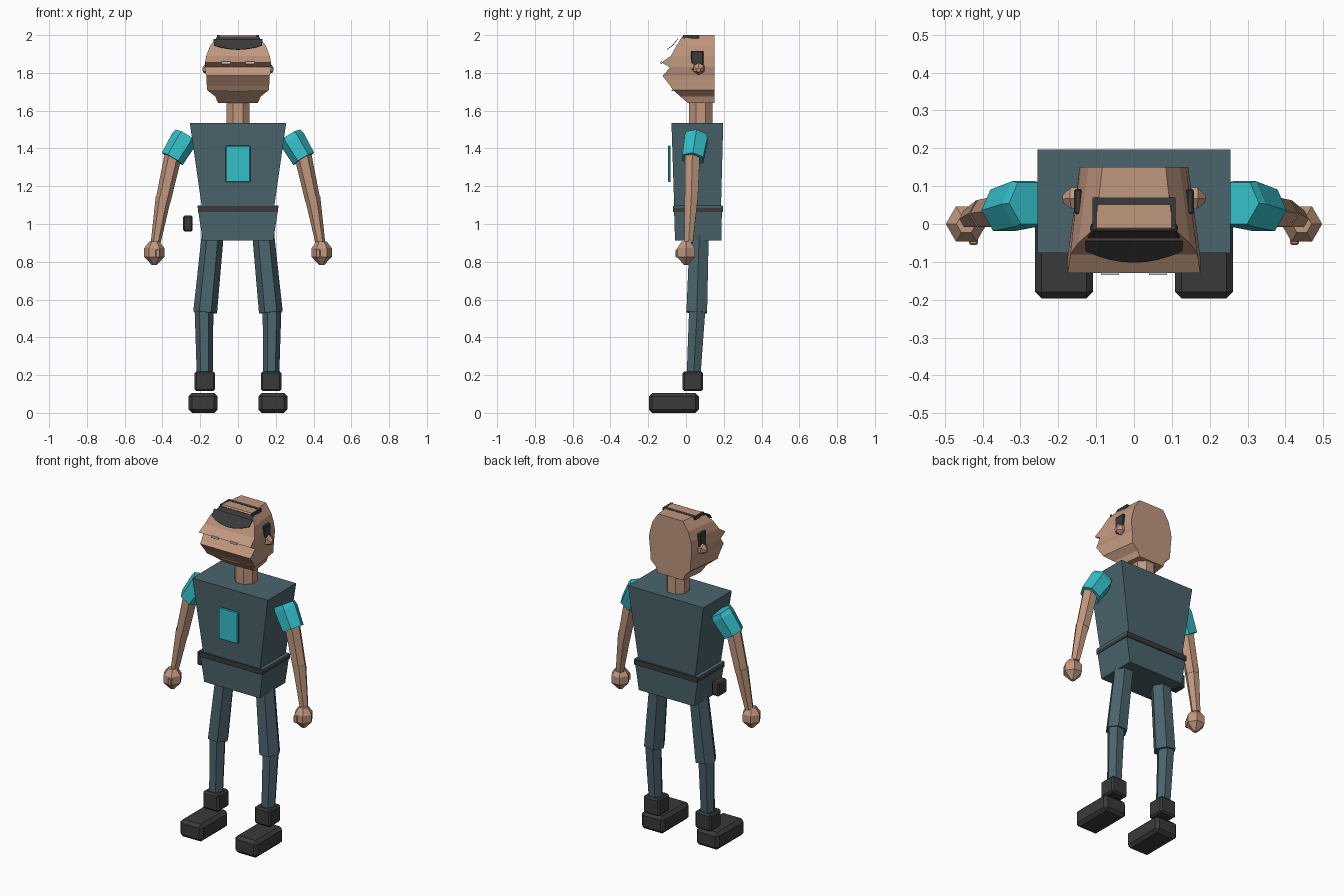
import bpy, bmesh, math
from mathutils import Vector

if "Cube" in bpy.data.objects:
    bpy.data.objects.remove(bpy.data.objects["Cube"])


def material(name, rgb):
    m = bpy.data.materials.new(name)
    m.diffuse_color = (*rgb, 1)
    m.use_nodes = True
    m.node_tree.nodes["Principled BSDF"].inputs["Base Color"].default_value = m.diffuse_color
    return m


SKIN = material("skin", (0.53, 0.31, 0.21))
CLOTH = material("slate_cloth", (0.068, 0.128, 0.152))
CYAN = material("cyan", (0.036, 0.52, 0.58))
DARK = material("charcoal", (0.042, 0.042, 0.042))
PALE = material("pale_grey", (0.62, 0.62, 0.62))


def mesh_object(name, verts, faces, mat, bevel=0):
    me = bpy.data.meshes.new(name)
    me.from_pydata(verts, [], faces)
    bm = bmesh.new()
    bm.from_mesh(me)
    bmesh.ops.recalc_face_normals(bm, faces=bm.faces)
    bm.to_mesh(me)
    bm.free()
    me.materials.append(mat)
    ob = bpy.data.objects.new(name, me)
    bpy.context.collection.objects.link(ob)
    if bevel:
        b = ob.modifiers.new("bevel", "BEVEL")
        b.width = bevel
        b.segments = 1
    return ob


def loft(name, rings, mat, bevel=0):
    """Skin a stack of equal-length rings and cap both ends."""
    n = len(rings[0])
    faces = [tuple(range(n)), tuple((len(rings) - 1) * n + i for i in range(n))]
    for r in range(len(rings) - 1):
        for i in range(n):
            j = (i + 1) % n
            faces.append((r * n + i, r * n + j, (r + 1) * n + j, (r + 1) * n + i))
    return mesh_object(name, [v for ring in rings for v in ring], faces, mat, bevel)


def rect(x0, x1, y0, y1, z):
    return [(x0, y0, z), (x1, y0, z), (x1, y1, z), (x0, y1, z)]


def box(name, x0, x1, y0, y1, z0, z1, mat, bevel=0):
    return loft(name, [rect(x0, x1, y0, y1, z0), rect(x0, x1, y0, y1, z1)], mat, bevel)


def limb(name, stops, mat, sides=6, turn=0.0):
    """Faceted tube through (centre, radius) stops."""
    axis = (Vector(stops[-1][0]) - Vector(stops[0][0])).normalized()
    u = axis.cross(Vector((0, 1, 0))).normalized()
    v = axis.cross(u)
    rings = []
    for c, r in stops:
        angles = [2 * math.pi * (i + turn) / sides for i in range(sides)]
        rings.append([Vector(c) + r * (math.cos(a) * u + math.sin(a) * v) for a in angles])
    return loft(name, rings, mat)


# Torso, hips, belt and chest panel
loft("torso", [rect(-.19, .19, -.062, .185, 1.08), rect(-.255, .255, -.077, .197, 1.535)], CLOTH)
loft("hips", [rect(-.187, .187, -.058, .188, .912), rect(-.215, .215, -.064, .19, 1.097)], CLOTH)
box("belt", -.213, .213, -.069, .196, 1.064, 1.095, DARK)
box("chest_panel", -.065, .065, -.095, -.081, 1.222, 1.415, CYAN, .004)
box("hip_pouch", -.29, -.24, .015, .098, .96, 1.045, DARK, .008)

# Neck
limb("neck", [((0, .078, 1.52), .067), ((0, .078, 1.67), .067)], SKIN, 8, .5)

# Head: each level is height, front depth, front half width
BACK, NARROW = .15, .82
levels = [(1.64, .01, .105), (1.675, -.03, .12), (1.71, -.07, .165), (1.73, -.082, .165),
          (1.785, -.125, .168), (1.80, -.108, .172), (1.83, -.085, .175), (1.855, -.13, .175),
          (1.89, -.08, .168), (1.945, -.05, .147), (2.0, -.01, .102)]
loft("head", [[(-w, y, z), (w, y, z), (w * NARROW, BACK, z), (-w * NARROW, BACK, z)]
              for z, y, w in levels], SKIN)

# Mouth
box("mouth", -.062, .062, -.078, -.066, 1.703, 1.709, SKIN)

# Cap brim: thin floating curved plate
brim = [(-.13, -.043, 1.978), (.13, -.043, 1.978)]
for i in range(9):
    t = 1 - i / 4
    drop = 1 - t * t
    brim.append((.127 * t, -.07 - .03 * drop, 1.945 - .023 * drop))
ob = mesh_object("brim", brim, [tuple(range(len(brim)))], DARK)
s = ob.modifiers.new("thickness", "SOLIDIFY")
s.thickness = .003

# Headband strips over the crown and down the forehead
box("band_back", -.105, .105, .05, .07, 1.985, 2.0015, DARK)
loft("band_front", [rect(-.122, .122, -.038, -.02, 1.965), rect(-.112, .112, -.019, 0, 1.992)], DARK)
for s in (-1, 1):
    # Side strip of the headband
    x0, x1 = sorted((s * .098, s * .11))
    box("band_side", x0, x1, -.015, .07, 1.982, 2.001, DARK)
    # Eyes
    x0, x1 = sorted((s * .04, s * .087))
    box("eye", x0, x1, -.135, -.128, 1.848, 1.859, PALE)
    # Ear cover and ear
    x0, x1 = sorted((s * .137, s * .158))
    box("ear_cover", x0, x1, .026, .093, 1.813, 1.917, DARK, .005)
    limb("ear", [((s * .135, .068, 1.822), .034), ((s * .165, .068, 1.822), .032),
                 ((s * .187, .066, 1.815), .012)], SKIN, 6)

    # Sleeve and arm
    limb("sleeve", [((s * .275, .055, 1.468), .064), ((s * .288, .053, 1.445), .07),
                    ((s * .348, .036, 1.345), .064)], CYAN)
    limb("upper_arm", [((s * .342, .034, 1.37), .046), ((s * .397, .028, 1.12), .04)], SKIN)
    limb("forearm", [((s * .395, .028, 1.14), .041), ((s * .436, .014, .90), .026)], SKIN)

    # Hand with a stubby thumb
    limb("hand", [((s * .443, 0, .908), .026), ((s * .443, 0, .872), .054),
                  ((s * .443, 0, .826), .054), ((s * .443, 0, .782), .012)], SKIN)
    x0, x1 = sorted((s * .412, s * .436))
    box("thumb", x0, x1, -.055, -.02, .822, .866, SKIN, .004)

    # Leg
    limb("thigh", [((s * .133, .07, .95), .058), ((s * .174, .057, .532), .063)], CLOTH)
    limb("shin", [((s * .18, .06, .56), .05), ((s * .176, .04, .19), .042)], CLOTH)

    # Boot cuff and shoe
    x0, x1 = sorted((s * .121, s * .229))
    box("boot_cuff", x0, x1, -.018, .09, .115, .22, DARK, .01)
    x0, x1 = sorted((s * .108, s * .262))
    box("shoe", x0, x1, -.197, .068, 0, .105, DARK, .018)
